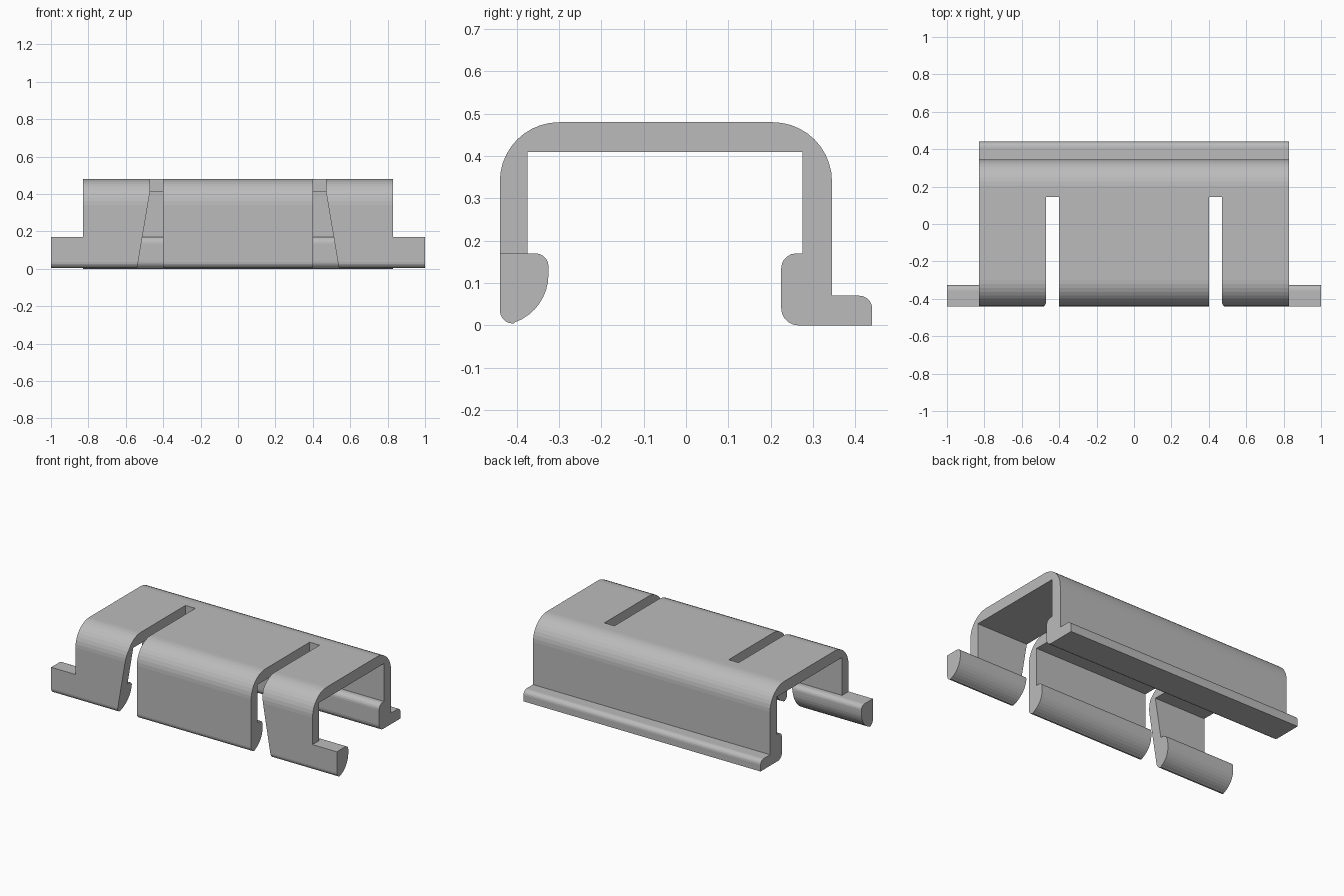
import bpy, bmesh
from math import sin, cos, radians
from mathutils import Vector

if "Cube" in bpy.data.objects:
    bpy.data.objects.remove(bpy.data.objects["Cube"], do_unlink=True)

grey = bpy.data.materials.new("plain grey")
grey.use_nodes = True
colour = (0.5, 0.5, 0.5, 1)
grey.diffuse_color = colour
grey.node_tree.nodes["Principled BSDF"].inputs["Base Color"].default_value = colour


def arc(cy, cz, r, start, end, steps):
    angles = [radians(start + (end - start) * i / steps) for i in range(steps + 1)]
    return [(cy + r * cos(a), cz + r * sin(a)) for a in angles]


def prism(name, points, place, travel):
    """Extrude a flat outline along the travel vector."""
    bm = bmesh.new()
    face = bm.faces.new([bm.verts.new(place(*p)) for p in points])
    ext = bmesh.ops.extrude_face_region(bm, geom=[face])
    moved = [v for v in ext["geom"] if isinstance(v, bmesh.types.BMVert)]
    bmesh.ops.translate(bm, verts=moved, vec=Vector(travel))
    bmesh.ops.recalc_face_normals(bm, faces=bm.faces)
    mesh = bpy.data.meshes.new(name)
    bm.to_mesh(mesh)
    bm.free()
    mesh.materials.append(grey)
    obj = bpy.data.objects.new(name, mesh)
    bpy.context.collection.objects.link(obj)
    return obj


def cut(target, cutter):
    cutter.hide_render = True
    mod = target.modifiers.new("cut", 'BOOLEAN')
    mod.operation = 'DIFFERENCE'
    mod.solver = 'EXACT'
    mod.object = cutter
    bpy.context.view_layer.objects.active = target
    bpy.ops.object.modifier_apply(modifier=mod.name)
    bpy.data.objects.remove(cutter, do_unlink=True)


# Clip cross-section: front hook, rounded roof, back wall with foot and hook
section = (
    arc(-0.30, 0.34, 0.14, 180, 90, 10)
    + arc(0.205, 0.34, 0.14, 90, 0, 10)
    + [(0.345, 0.07)]
    + arc(0.41, 0.04, 0.03, 90, 0, 5)
    + [(0.44, 0)]
    + arc(0.265, 0.04, 0.04, 270, 180, 5)
    + arc(0.26, 0.135, 0.035, 180, 90, 5)
    + [(0.275, 0.17), (0.275, 0.41), (-0.375, 0.41), (-0.375, 0.17)]
    + arc(-0.355, 0.14, 0.03, 90, 0, 5)
    + arc(-0.445, 0.12, 0.12, 0, -70, 8)
    + arc(-0.408, 0.036, 0.032, -90, -180, 5)
)
clip = prism("clip_body", section, lambda y, z: (-1, y, z), (2, 0, 0))

# Everything beyond the roof ends is removed except the front hook stubs
end_cut = [(-0.6, 0.17), (-0.3, 0.17), (-0.3, -0.1), (0.6, -0.1), (0.6, 0.6), (-0.6, 0.6)]
# Slots that flare towards the bottom and separate the three front tabs
slot_cut = [(0.4, -0.1), (0.557, -0.1), (0.47, 0.415), (0.47, 0.6), (0.4, 0.6)]

for side in (-1, 1):
    cut(clip, prism("end_cutter", end_cut,
                    lambda y, z: (side * 0.83, y, z), (side * 0.3, 0, 0)))
    cut(clip, prism("slot_cutter", slot_cut,
                    lambda x, z: (side * x, -0.6, z), (0, 0.745, 0)))
